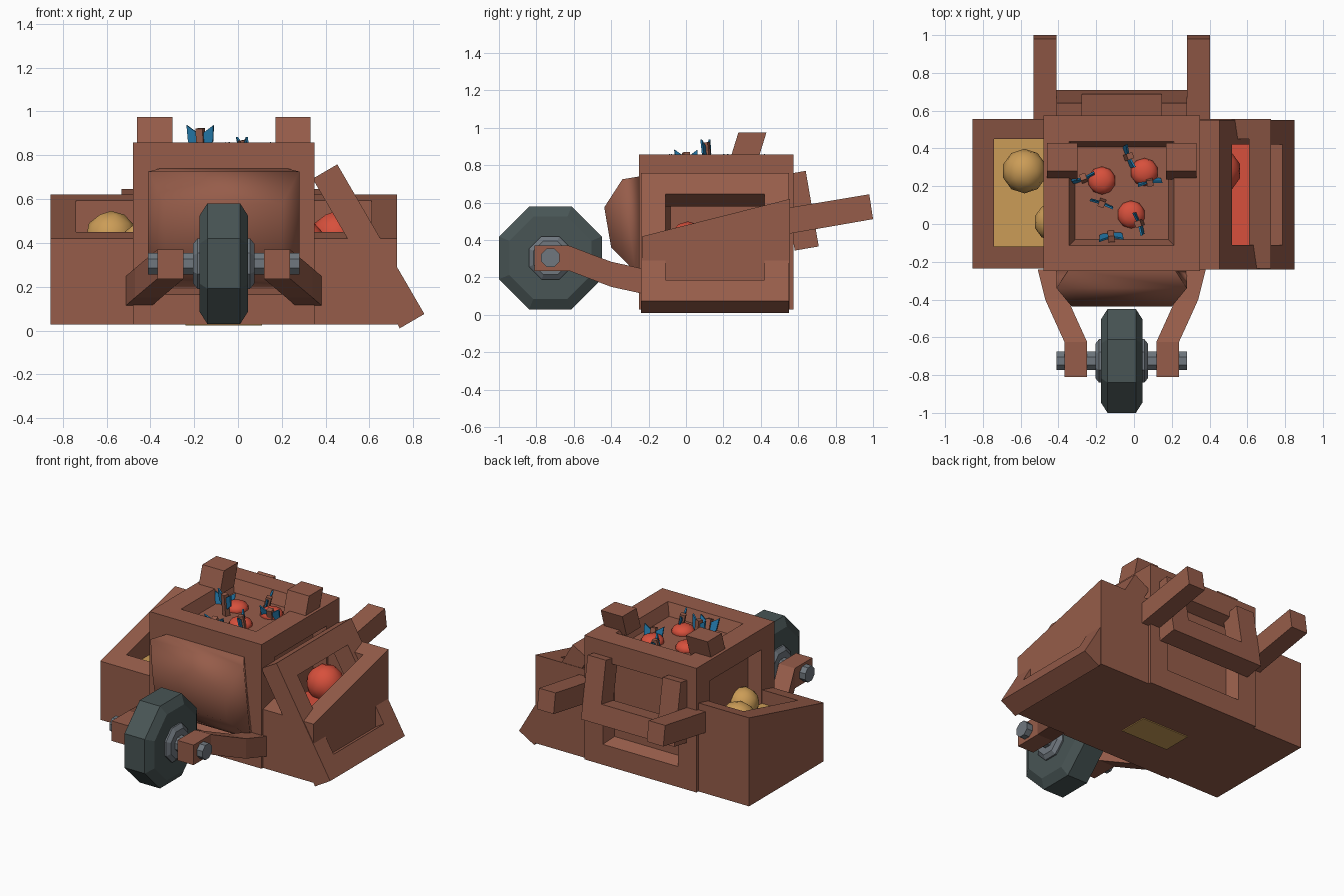
import bpy, bmesh, math
from mathutils import Matrix

if "Cube" in bpy.data.objects:
    bpy.data.objects.remove(bpy.data.objects["Cube"])

CX = -0.065  # centre line of the body


def mat(name, r, g, b):
    m = bpy.data.materials.new(name)
    m.diffuse_color = (r, g, b, 1)
    m.use_nodes = True
    m.node_tree.nodes["Principled BSDF"].inputs["Base Color"].default_value = m.diffuse_color
    return m


BROWN = mat("brown_wood", 0.305, 0.108, 0.068)
TYRE = mat("dark_tyre", 0.065, 0.09, 0.09)
STEEL = mat("grey_steel", 0.16, 0.185, 0.21)
GOLD = mat("gold", 0.60, 0.335, 0.095)
RED = mat("red", 0.68, 0.08, 0.045)
BLUE = mat("blue", 0.017, 0.19, 0.40)


def finish(name, bm, material, smooth=None):
    bmesh.ops.recalc_face_normals(bm, faces=bm.faces)
    me = bpy.data.meshes.new(name)
    bm.to_mesh(me)
    bm.free()
    me.materials.append(material)
    if smooth:
        me.shade_smooth()
        me.set_sharp_from_angle(angle=math.radians(smooth))
    ob = bpy.data.objects.new(name, me)
    bpy.context.collection.objects.link(ob)
    return ob


def loft(name, rings, material, closed=False, smooth=None):
    """Skin equal-length 3D rings, then cap the ends or close the loop."""
    bm = bmesh.new()
    vs = [[bm.verts.new(p) for p in r] for r in rings]
    n = len(rings[0])
    for a, b in zip(vs, vs[1:] + (vs[:1] if closed else [])):
        for i in range(n):
            j = (i + 1) % n
            bm.faces.new((a[i], a[j], b[j], b[i]))
    if not closed:
        bm.faces.new(vs[0])
        bm.faces.new(vs[-1])
    return finish(name, bm, material, smooth)


def box(name, x0, x1, y0, y1, z0, z1, material):
    ring = lambda z: [(x0, y0, z), (x1, y0, z), (x1, y1, z), (x0, y1, z)]
    return loft(name, [ring(z0), ring(z1)], material)


def octagon(apothem, x, cy=-0.725, cz=0.305):
    r = apothem / math.cos(math.pi / 8)
    a = [math.pi / 8 + i * math.pi / 4 for i in range(8)]
    return [(x, cy + r * math.cos(t), cz + r * math.sin(t)) for t in a]


def turned(name, profile, material):
    return loft(name, [octagon(r, CX + x) for x, r in profile], material)


def ball(name, loc, r, material, flat=1.0):
    bm = bmesh.new()
    bmesh.ops.create_icosphere(bm, subdivisions=2, radius=r, matrix=Matrix.Translation(loc)
                               @ Matrix.Diagonal((1, 1, flat, 1)))
    return finish(name, bm, material, smooth=60)


# Body: cube with a recessed panel on every face but the bottom
bm = bmesh.new()
bmesh.ops.create_cube(bm, size=1, matrix=Matrix.Translation((CX, 0.1625, 0.443))
                      @ Matrix.Diagonal((0.83, 0.825, 0.83, 1)))
bm.normal_update()
panels = [f for f in bm.faces if f.normal.z > -0.5]
bmesh.ops.inset_individual(bm, faces=panels, thickness=0.137, use_even_offset=True)
bmesh.ops.inset_individual(bm, faces=panels, thickness=0.03, depth=-0.08, use_even_offset=True)
finish("body", bm, BROWN)
box("bottom_plate", CX - 0.175, CX + 0.175, 0.02, 0.22, 0.022, 0.031, GOLD)

# Side bins with sloping rims, filled floors and round contents
top = lambda y: 0.42 + 0.253 * (y + 0.235)
for s, side, fill in ((-1, "left", GOLD), (1, "right", RED)):
    u = [(0.415, -0.235), (0.79, -0.235), (0.79, 0.555), (0.415, 0.555),
         (0.415, 0.45), (0.675, 0.45), (0.675, -0.12), (0.415, -0.12)]
    loft(side + "_bin_walls", [[(CX + s * x, y, 0.028) for x, y in u],
                               [(CX + s * x, y, top(y)) for x, y in u]], BROWN)
    xa, xb = sorted((CX + s * 0.41, CX + s * 0.675))
    box(side + "_bin_base", xa, xb, -0.12, 0.45, 0.028, 0.35, BROWN)
    box(side + "_bin_floor", xa, xb, -0.12, 0.45, 0.35, 0.358, fill)
    ball(side + "_bin_ball_back", (CX + s * 0.515, 0.28, 0.428), 0.118, fill)
    ball(side + "_bin_ball_front", (CX + s * 0.365, 0.01, 0.40), 0.10, fill)

# Leaning square frame on the right: t runs down the slope, d into the thickness
def frame_ring(margin, d):
    pts = []
    for t, y in ((margin, -0.24 + margin), (0.79 - margin, -0.24 + margin),
                 (0.79 - margin, 0.55 - margin), (margin, 0.55 - margin)):
        pts.append((0.453 + 0.503 * t - 0.864 * d, y, 0.758 - 0.864 * t - 0.503 * d))
    return pts

loft("leaning_frame", [frame_ring(0, 0), frame_ring(0.13, 0),
                       frame_ring(0.13, 0.13), frame_ring(0, 0.13)], BROWN, closed=True)

# Tilted U-shaped rack on the back
u = [(-0.345, 0), (-0.21, 0), (-0.21, 0.28), (0.21, 0.28),
     (0.21, 0), (0.345, 0), (0.345, 0.41), (-0.345, 0.41)]
loft("back_rack", [[(CX + x, 0.64 + 0.17 * t - 0.985 * d, 0.77 - 0.985 * t - 0.17 * d)
                    for x, t in u] for d in (0, 0.13)], BROWN)

# Paired handles, top posts and fork arms
for s, side in ((-1, "left"), (1, "right")):
    x0, x1 = CX + s * 0.345, CX + s * 0.467
    prof = [(0.50, 0.565), (0.98, 0.645), (1.0, 0.512), (0.50, 0.425)]
    loft(side + "_handle", [[(x, y, z) for y, z in prof] for x in (x0, x1)], BROWN)

    prof = [(0.235, 0.83), (0.28, 0.975), (0.43, 0.975), (0.385, 0.83)]
    loft(side + "_top_post", [[(CX + s * x, y, z) for y, z in prof]
                              for x in (0.235, 0.395)], BROWN)

    path = [(0.243, -0.81, 0.303), (0.243, -0.625, 0.303), (0.30, -0.50, 0.255),
            (0.345, -0.40, 0.217), (0.385, -0.24, 0.182)]
    loft(side + "_fork_arm", [[(CX + s * x + dx, y, z + dz) for dx, dz in
                               ((-0.06, -0.067), (0.06, -0.067), (0.06, 0.067), (-0.06, 0.067))]
                              for x, y, z in path], BROWN)

# Bulging front cover
def cover_ring(w_top, w_bot, y_top, z_top, y_bot, z_bot):
    return [(CX - w_top, y_top, z_top), (CX + w_top, y_top, z_top),
            (CX + w_bot, y_bot, z_bot), (CX - w_bot, y_bot, z_bot)]

loft("front_cover", [cover_ring(0.28, 0.345, -0.24, 0.742, -0.24, 0.20),
                     cover_ring(0.345, 0.345, -0.34, 0.725, -0.27, 0.23),
                     cover_ring(0.265, 0.265, -0.437, 0.575, -0.40, 0.36)], BROWN, smooth=65)

# Wheel, hub and axle
turned("tyre", [(-0.11, 0.22), (-0.075, 0.275), (0.075, 0.275), (0.11, 0.22)], TYRE)
turned("hub", [(-0.14, 0.09), (-0.12, 0.115), (0.12, 0.115), (0.14, 0.09)], STEEL)
turned("axle", [(-0.345, 0.049), (0.345, 0.049)], STEEL)

# Red lumps in the top tray
for i, (x, y) in enumerate(((-0.17, 0.23), (0.055, 0.275), (-0.015, 0.05))):
    ball("tray_lump_%d" % (i + 1), (x, y, 0.785), 0.074, RED, 0.6)

# Upright sticks with a blue fin on each side: x, y, top z, turn, lean
sticks = [(-0.172, 0.105, 0.922, -20, 5), (-0.02, 0.36, 0.845, 110, 14),
          (-0.27, 0.25, 0.84, 20, -14), (0.02, 0.0, 0.868, 110, -10),
          (-0.12, -0.08, 0.845, 5, 22), (0.085, 0.215, 0.845, 10, 14)]
for i, (x, y, z, turn, lean) in enumerate(sticks):
    m = (Matrix.Translation((x, y, z)) @ Matrix.Rotation(math.radians(turn), 4, 'Z')
         @ Matrix.Rotation(math.radians(lean), 4, 'X'))
    b = box("stick_%d" % (i + 1), -0.017, 0.017, -0.017, 0.017, -0.15, 0, BROWN)
    b.data.transform(m)
    for s, side in ((-1, "left"), (1, "right")):
        fin = [(0.015, -0.02), (0.065, 0.015), (0.06, -0.06), (0.015, -0.1)]
        b = loft("stick_%d_%s_fin" % (i + 1, side),
                 [[(s * px, d, pz) for px, pz in fin] for d in (-0.005, 0.005)], BLUE)
        b.data.transform(m)
